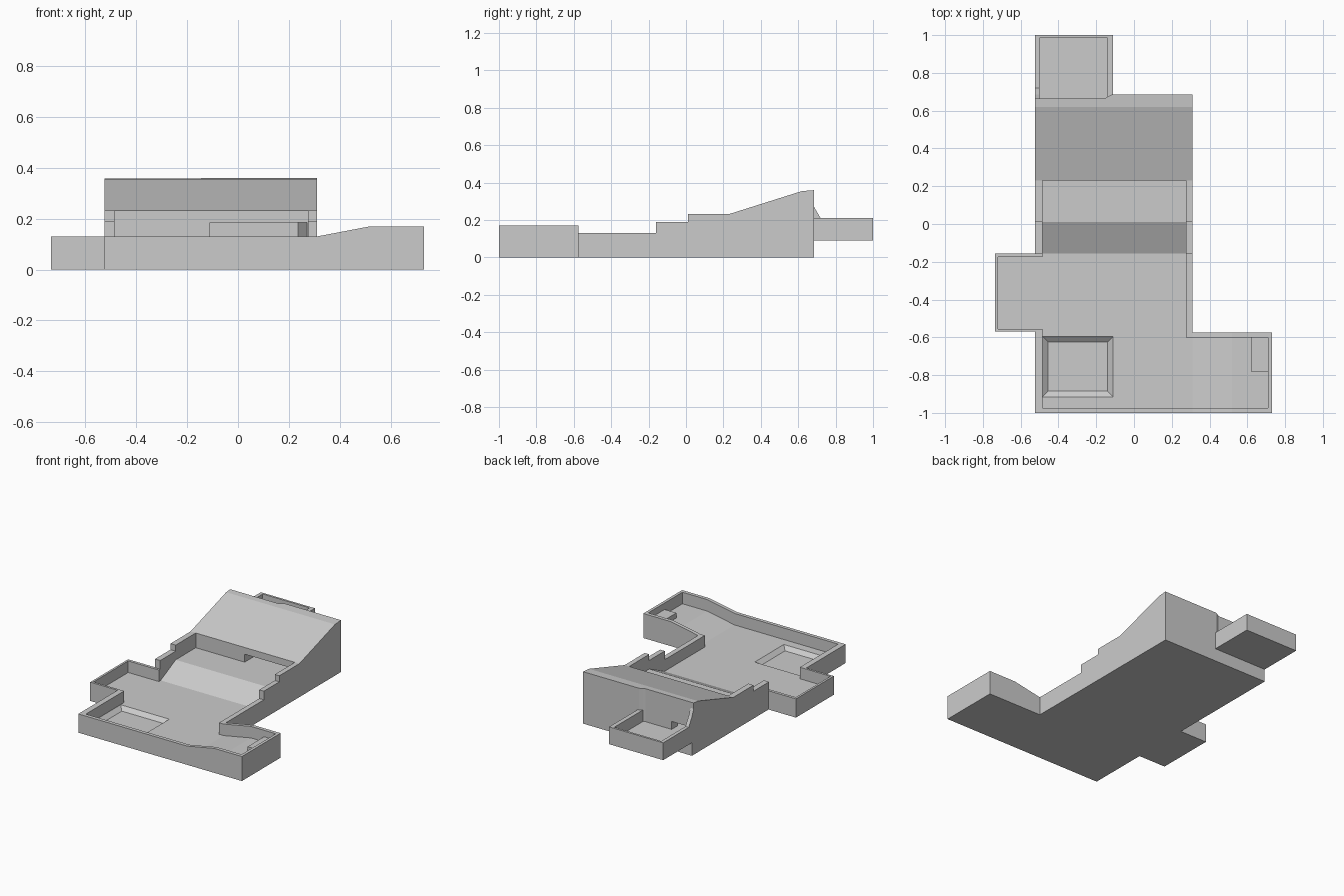
import bpy, bmesh

if "Cube" in bpy.data.objects:
    bpy.data.objects.remove(bpy.data.objects["Cube"])


def prism(name, pts, axis, lo, hi):
    """Extrude a 2D outline along an axis (x: pts are y,z; y: pts are x,z; z: pts are x,y)."""
    place = {'x': lambda a, b, t: (t, a, b),
             'y': lambda a, b, t: (a, t, b),
             'z': lambda a, b, t: (a, b, t)}[axis]
    bm = bmesh.new()
    low = bm.faces.new([bm.verts.new(place(a, b, lo)) for a, b in pts])
    ext = bmesh.ops.extrude_face_region(bm, geom=[low])
    vec = place(0, 0, hi - lo)
    bmesh.ops.translate(bm, vec=vec, verts=[v for v in ext['geom'] if isinstance(v, bmesh.types.BMVert)])
    return finish(name, bm)


def finish(name, bm):
    bmesh.ops.recalc_face_normals(bm, faces=bm.faces)
    me = bpy.data.meshes.new(name)
    bm.to_mesh(me)
    bm.free()
    ob = bpy.data.objects.new(name, me)
    bpy.context.collection.objects.link(ob)
    return ob


def box(name, x0, x1, y0, y1, z0, z1):
    return prism(name, [(x0, y0), (x1, y0), (x1, y1), (x0, y1)], 'z', z0, z1)


def combine(target, tool, op):
    """Apply a boolean and discard the tool."""
    tool.hide_render = True
    mod = target.modifiers.new(op, 'BOOLEAN')
    mod.operation, mod.solver, mod.object = op, 'EXACT', tool
    bpy.context.view_layer.objects.active = target
    bpy.ops.object.modifier_apply(modifier=mod.name)
    bpy.data.objects.remove(tool)


# Stepped main block with the sloping roof
body = prism('main_tray', [(-0.8, 0), (0.685, 0), (0.685, 0.36), (0.62, 0.355), (0.23, 0.232),
                           (0.01, 0.232), (0.01, 0.19), (-0.16, 0.19), (-0.16, 0.13), (-0.8, 0.13)],
             'x', -0.525, 0.31)

# Front tray, left bay and raised back tray
combine(body, prism('front_tray', [(-0.525, 0), (0.73, 0), (0.73, 0.17), (0.52, 0.17),
                                   (0.31, 0.13), (-0.525, 0.13)], 'y', -1, -0.575), 'UNION')
combine(body, box('left_bay', -0.735, -0.4, -0.57, -0.155, 0, 0.13), 'UNION')
combine(body, box('back_tray', -0.525, -0.11, 0.6, 1, 0.09, 0.21), 'UNION')

# Hollows above the floors
combine(body, prism('main_hollow', [(-0.8, 0.05), (-0.155, 0.05), (0.01, 0.13), (0.23, 0.13),
                                    (0.23, 1), (-0.8, 1)], 'x', -0.485, 0.275), 'DIFFERENCE')
combine(body, prism('front_hollow', [(-0.485, 0.05), (0.31, 0.05), (0.52, 0.09), (0.71, 0.09),
                                     (0.71, 1), (-0.485, 1)], 'y', -0.975, -0.6), 'DIFFERENCE')
combine(body, box('bay_hollow', -0.72, -0.4, -0.555, -0.175, 0.05, 1), 'DIFFERENCE')
combine(body, prism('back_hollow', [(-0.5, 0.665), (-0.155, 0.665), (-0.14, 0.672), (-0.14, 0.985),
                                    (-0.5, 0.985)], 'z', 0.13, 1), 'DIFFERENCE')
combine(body, prism('back_notch', [(-0.6, 0.665), (-0.155, 0.665), (-0.11, 0.69), (-0.11, 1.1),
                                   (-0.6, 1.1)], 'z', 0.21, 1), 'DIFFERENCE')

# Passage under the roof, from the upper floor to the back tray
combine(body, prism('passage', [(-0.11, 0.2), (0.275, 0.2), (0.235, 0.6), (-0.355, 0.6),
                                (-0.355, 0.7), (-0.475, 0.7), (-0.475, 0.4), (-0.11, 0.4)],
                    'z', 0.13, 0.185), 'DIFFERENCE')

# Shallow pit with sloped sides in the front floor
bm = bmesh.new()
for inset, z in ((0, 0.0501), (0.03, 0.025)):
    for x in (-0.484 + inset, -0.11 - inset):
        for y in (-0.915 + inset, -0.595 - inset):
            bm.verts.new((x, y, z))
bmesh.ops.convex_hull(bm, input=bm.verts)
bmesh.ops.dissolve_limit(bm, angle_limit=0.01, verts=bm.verts, edges=bm.edges)
combine(body, finish('pit', bm), 'DIFFERENCE')

# Ledge in the front right corner, and the brace behind the roof
box('corner_ledge', 0.62, 0.715, -0.78, -0.595, 0.06, 0.125)
prism('back_brace', [(0.66, 0.2), (0.72, 0.2), (0.72, 0.21), (0.685, 0.27), (0.66, 0.33)],
      'x', -0.525, -0.5)
